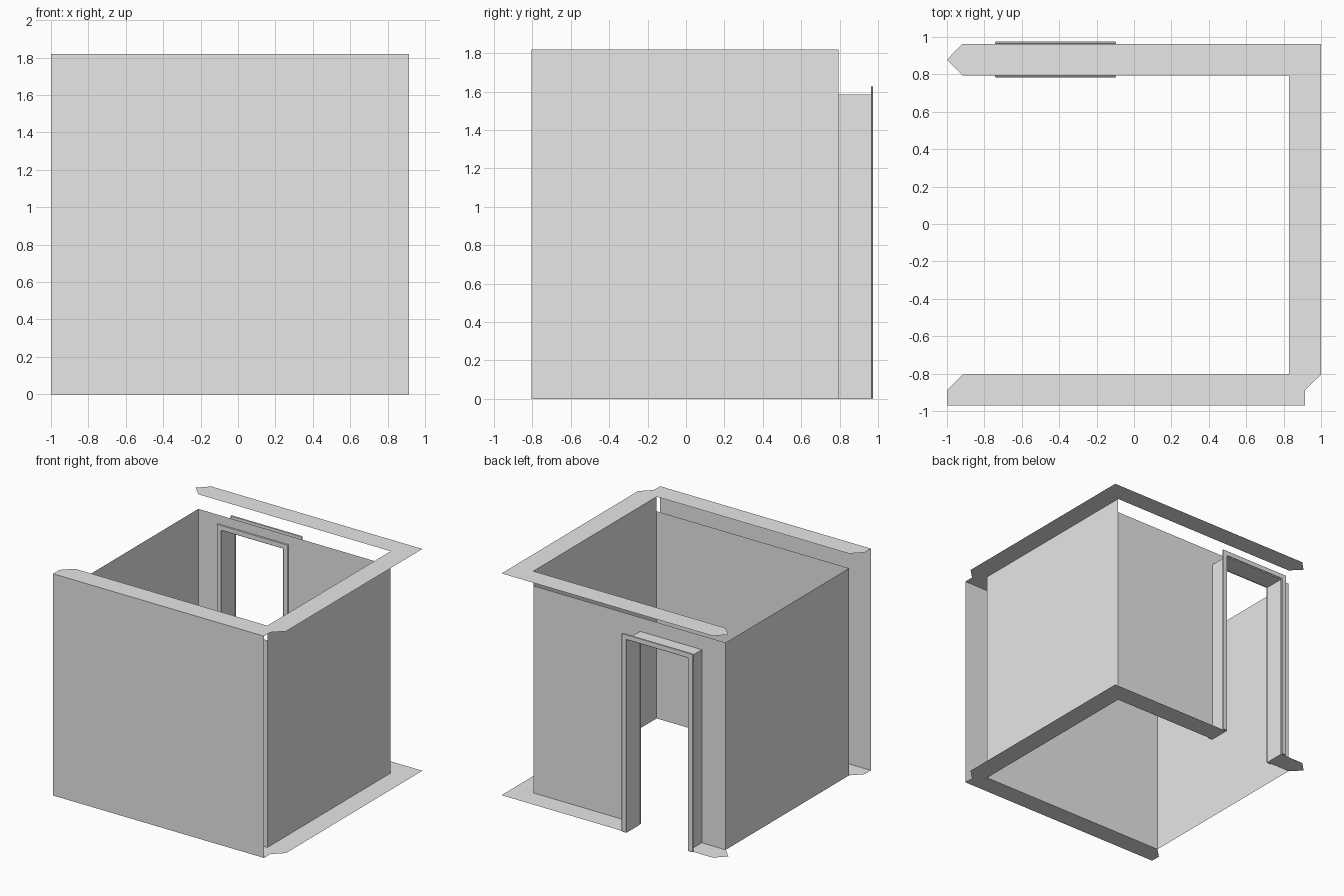
import bpy
import bmesh

cube = bpy.data.objects.get("Cube")
if cube:
    bpy.data.objects.remove(cube, do_unlink=True)

# One plain wall colour
grey = bpy.data.materials.new("plain_grey")
grey.use_nodes = True
grey.diffuse_color = (0.8, 0.8, 0.8, 1)
grey.node_tree.nodes["Principled BSDF"].inputs["Base Color"].default_value = (0.8, 0.8, 0.8, 1)

# Main planes of the room
HEIGHT, INNER_TOP = 1.82, 1.70
FRONT, FRONT_IN, BACK_IN, BACK = -0.97, -0.805, 0.795, 0.963
LEFT_IN, RIGHT_IN = 0.83, -0.917
DOOR_A, DOOR_B, DOOR_TOP = -0.70, -0.14, 1.585
TRIM, TRIM_DEPTH = 0.043, 0.012


def sheet(name, polygons):
    """Flat sheet object made of one or more polygons."""
    bm = bmesh.new()
    for points in polygons:
        bm.faces.new([bm.verts.new(p) for p in points])
    bmesh.ops.remove_doubles(bm, verts=bm.verts, dist=0.0001)
    mesh = bpy.data.meshes.new(name)
    bm.to_mesh(mesh)
    bm.free()
    mesh.materials.append(grey)
    obj = bpy.data.objects.new(name, mesh)
    bpy.context.collection.objects.link(obj)
    return obj


def wall(name, a, b, top):
    """Upright wall between two floor points."""
    return sheet(name, [[(*a, 0), (*b, 0), (*b, top), (*a, top)]])


def arch(x0, x1, top, y):
    """Open door outline from floor to floor."""
    return [(x0, y, 0), (x0, y, top), (x1, y, top), (x1, y, 0)]


def strips(outer, inner):
    """Quads bridging two open outlines."""
    return [[outer[i], outer[i + 1], inner[i + 1], inner[i]] for i in range(len(outer) - 1)]


# Outer front wall and the inner room walls
wall("front_outer_wall", (-1, FRONT), (0.915, FRONT), HEIGHT)
wall("front_inner_wall", (LEFT_IN, FRONT_IN), (RIGHT_IN, FRONT_IN), INNER_TOP)
wall("left_wall", (LEFT_IN, FRONT_IN), (LEFT_IN, BACK_IN), HEIGHT)
wall("right_wall", (RIGHT_IN, BACK_IN), (RIGHT_IN, FRONT_IN), INNER_TOP)

# Back wall with the doorway left open
sheet("back_wall", strips(arch(RIGHT_IN, LEFT_IN, INNER_TOP, BACK_IN),
                          arch(DOOR_A, DOOR_B, DOOR_TOP, BACK_IN)))

# Door lining through the wall thickness
sheet("door_lining", strips(arch(DOOR_A, DOOR_B, DOOR_TOP, BACK),
                            arch(DOOR_A, DOOR_B, DOOR_TOP, BACK_IN)))

# Door trim on both sides of the wall
for name, y in (("outer_door_trim", BACK + TRIM_DEPTH / 2),
                ("inner_door_trim", BACK_IN - TRIM_DEPTH / 2)):
    trim = sheet(name, strips(arch(DOOR_A - TRIM, DOOR_B + TRIM, DOOR_TOP + TRIM, y),
                              arch(DOOR_A, DOOR_B, DOOR_TOP, y)))
    solid = trim.modifiers.new("thickness", "SOLIDIFY")
    solid.thickness, solid.offset = TRIM_DEPTH, 0
    bevel = trim.modifiers.new("edge", "BEVEL")
    bevel.width, bevel.segments = 0.003, 1

# Wall caps: front and left arms, then the back arm
front_cap = [(-1, FRONT), (0.915, FRONT), (0.915, -0.888), (1, FRONT_IN),
             (RIGHT_IN, FRONT_IN), (-1, -0.888)]
left_cap = [(LEFT_IN, FRONT_IN), (1, FRONT_IN), (1, BACK_IN), (LEFT_IN, BACK_IN)]
back_tip = [(-1, 0.879), (RIGHT_IN, BACK_IN)]


def back_cap(x):
    return back_tip + [(x, BACK_IN), (x, BACK), (RIGHT_IN, BACK)]


def rectangle(x0, x1):
    return [(x0, BACK_IN), (x1, BACK_IN), (x1, BACK), (x0, BACK)]


top = [front_cap, left_cap, back_cap(1)]
bottom = [front_cap, left_cap, back_cap(DOOR_A), rectangle(DOOR_B, 1)]
sheet("top_cap", [[(x, y, HEIGHT) for x, y in p] for p in top])
sheet("bottom_cap", [[(x, y, 0) for x, y in reversed(p)] for p in bottom])
